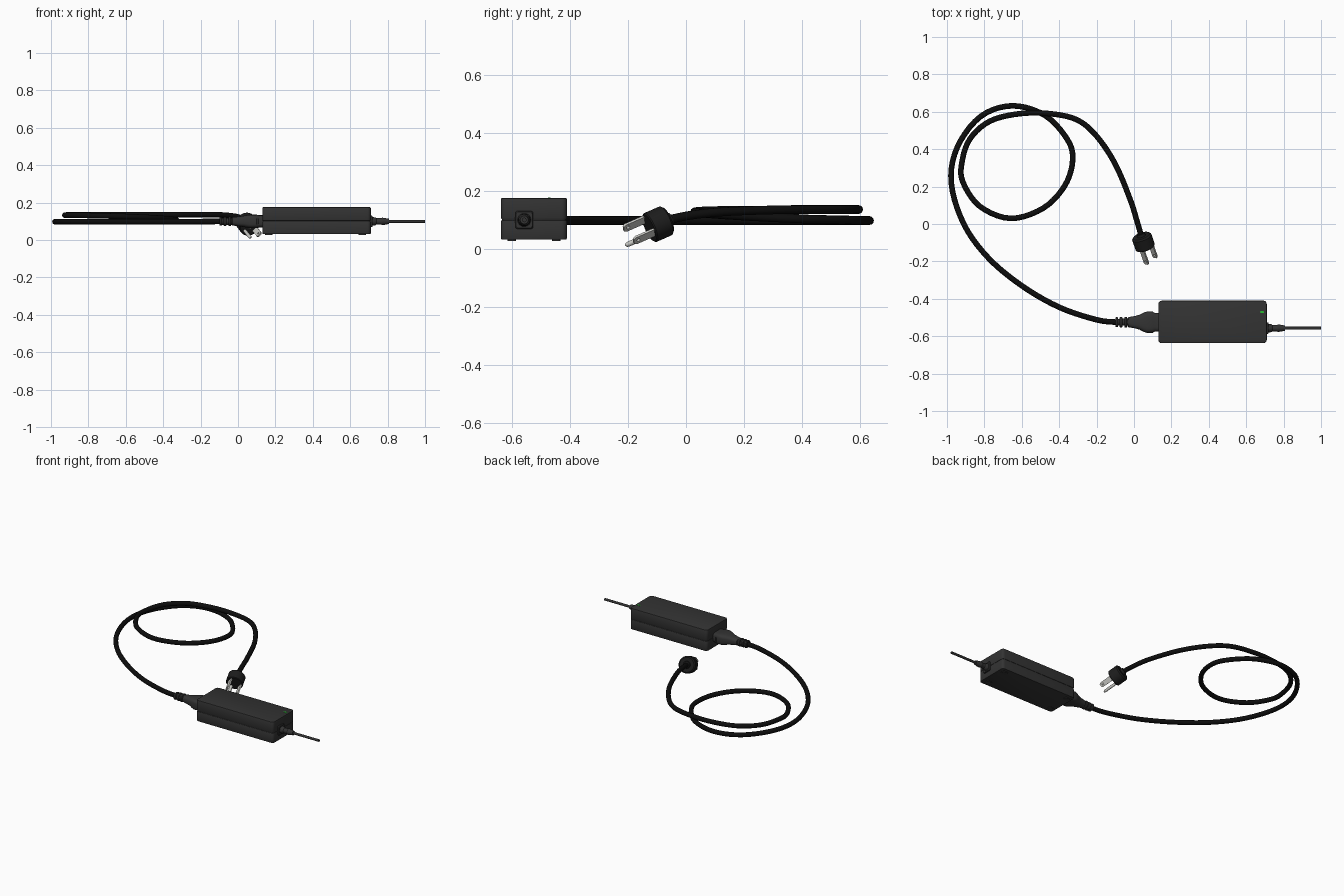
import bpy, bmesh
from math import sin, cos, pi, copysign
from mathutils import Matrix, Vector

if "Cube" in bpy.data.objects:
    bpy.data.objects.remove(bpy.data.objects["Cube"])


def mat(name, c):
    m = bpy.data.materials.new(name)
    m.diffuse_color = (*c, 1)
    m.use_nodes = True
    m.node_tree.nodes["Principled BSDF"].inputs["Base Color"].default_value = m.diffuse_color
    return m


CASE = mat("case_plastic", (0.033, 0.033, 0.033))
RUBBER = mat("cable_rubber", (0.004, 0.004, 0.004))
PLUG = mat("plug_plastic", (0.012, 0.012, 0.012))
METAL = mat("metal", (0.55, 0.55, 0.52))
GREEN = mat("green_light", (0.02, 0.5, 0.03))


def add(name, data, material, matrix=None):
    ob = bpy.data.objects.new(name, data)
    data.materials.append(material)
    bpy.context.collection.objects.link(ob)
    if matrix:
        ob.matrix_world = matrix
    return ob


def frame(x, y, z, origin):
    m = Matrix((x, y, z)).transposed().to_4x4()
    m.translation = origin
    return m


def loft(name, rings, material, matrix, n=32):
    """Superellipse rings (distance, half width, half height, power) along local z."""
    bm = bmesh.new()
    loops = []
    for s, a, b, p in rings:
        loop = []
        for i in range(n):
            c, d = cos(2 * pi * i / n), sin(2 * pi * i / n)
            loop.append(bm.verts.new((a * copysign(abs(c) ** (2 / p), c),
                                      b * copysign(abs(d) ** (2 / p), d), s)))
        loops.append(loop)
    for l0, l1 in zip(loops, loops[1:]):
        for i in range(n):
            j = (i + 1) % n
            bm.faces.new((l0[i], l0[j], l1[j], l1[i]))
    bm.faces.new(loops[0][::-1])
    bm.faces.new(loops[-1])
    me = bpy.data.meshes.new(name)
    bm.to_mesh(me)
    bm.free()
    return add(name, me, material, matrix)


def rounded_box(name, lo, hi, corner, edge, material):
    """Box with rounded upright corners and a small bevel on the other edges."""
    lo, hi = Vector(lo), Vector(hi)
    bm = bmesh.new()
    bmesh.ops.create_cube(bm, size=1)
    bmesh.ops.scale(bm, vec=hi - lo, verts=bm.verts)
    bmesh.ops.translate(bm, vec=(lo + hi) / 2, verts=bm.verts)
    up = [e for e in bm.edges if abs(e.verts[0].co.z - e.verts[1].co.z) > 1e-4]
    bmesh.ops.bevel(bm, geom=up, offset=corner, segments=5, profile=0.5, affect='EDGES')
    if edge:
        rim = [e for e in bm.edges if abs(e.verts[0].co.z - e.verts[1].co.z) < 1e-5
               and e.calc_face_angle(0) > 1]
        bmesh.ops.bevel(bm, geom=rim, offset=edge, segments=2, profile=0.5, affect='EDGES')
    me = bpy.data.meshes.new(name)
    bm.to_mesh(me)
    bm.free()
    return add(name, me, material)


def tube(name, pts, radius, material):
    pts = [Vector(p) for p in pts]
    cu = bpy.data.curves.new(name, 'CURVE')
    cu.dimensions = '3D'
    cu.bevel_depth, cu.bevel_resolution, cu.resolution_u = radius, 4, 5
    cu.use_fill_caps = True
    sp = cu.splines.new('BEZIER')
    sp.bezier_points.add(len(pts) - 1)
    for i, b in enumerate(sp.bezier_points):
        h = (pts[min(i + 1, len(pts) - 1)] - pts[max(i - 1, 0)]) / 6
        b.handle_left_type = b.handle_right_type = 'FREE'
        b.co, b.handle_left, b.handle_right = pts[i], pts[i] - h, pts[i] + h
    return add(name, cu, material)


# Power brick: two shells around a recessed seam, feet and indicator
rounded_box("brick_bottom", (0.13, -0.637, 0.032), (0.71, -0.41, 0.1), 0.018, 0.005, CASE)
rounded_box("brick_top", (0.13, -0.637, 0.102), (0.71, -0.41, 0.176), 0.018, 0.005, CASE)
rounded_box("brick_seam", (0.133, -0.634, 0.09), (0.707, -0.413, 0.112), 0.016, 0, CASE)
for i, x in enumerate((0.165, 0.665)):
    for j, y in enumerate((-0.6, -0.447)):
        rounded_box(f"foot_{i}{j}", (x - 0.02, y - 0.015, 0.028), (x + 0.02, y + 0.015, 0.036),
                    0.01, 0, CASE)
rounded_box("indicator_light", (0.675, -0.476, 0.17), (0.695, -0.466, 0.1775), 0.003, 0, GREEN)

# Mains inlet connector with ribbed strain relief
Y, Z, X = (0, 1, 0), (0, 0, 1), (1, 0, 0)
inlet = frame(Y, Z, X, (0, -0.525, 0.1))
loft("inlet_connector", [(-0.035, 0.02, 0.018, 2), (-0.03, 0.027, 0.022, 2.5),
                         (0.005, 0.033, 0.026, 3), (0.03, 0.04, 0.03, 3),
                         (0.055, 0.053, 0.035, 3.5), (0.07, 0.057, 0.036, 4),
                         (0.1, 0.057, 0.036, 4), (0.11, 0.05, 0.033, 4),
                         (0.135, 0.05, 0.033, 4)], CASE, inlet)
loft("strain_relief_core", [(-0.1, 0.018, 0.018, 2), (-0.03, 0.019, 0.019, 2)], CASE, inlet)
for i, x in enumerate((-0.1, -0.077, -0.052)):
    r = 0.027 + 0.001 * i
    loft(f"strain_relief_rib_{i}", [(x, r - 0.003, r - 0.007, 2.5), (x + 0.003, r, r - 0.004, 2.5),
                                    (x + 0.012, r, r - 0.004, 2.5),
                                    (x + 0.015, r - 0.003, r - 0.007, 2.5)], CASE, inlet)

# Output lead: square collar, tapered boot and thin cable
outlet = frame(Y, Z, X, (0, -0.557, 0.1))
loft("output_collar", [(0.705, 0.031, 0.031, 8), (0.716, 0.031, 0.031, 8),
                       (0.719, 0.028, 0.028, 8)], CASE, outlet)
loft("output_boot", [(0.71, 0.024, 0.024, 2), (0.735, 0.021, 0.021, 2), (0.74, 0.017, 0.017, 2),
                     (0.765, 0.017, 0.017, 2), (0.77, 0.02, 0.02, 2), (0.785, 0.018, 0.018, 2),
                     (0.808, 0.014, 0.014, 2)], CASE, outlet)
loft("output_cable", [(0.8, 0.008, 0.008, 2), (1, 0.008, 0.008, 2)], CASE, outlet, 16)

# Wall plug: body axis d, blades spread along t, blade width along w
d = Vector((0.3, -0.87, -0.38)).normalized()
t = Vector((0.7, 0, -0.7))
t = (t - d * t.dot(d)).normalized()
w = d.cross(t)
centre = Vector((0.05, -0.095, 0.086))
loft("plug_body", [(-0.05, 0.02, 0.02, 2), (-0.036, 0.024, 0.024, 2), (-0.036, 0.046, 0.046, 2),
                   (-0.028, 0.054, 0.054, 2), (0.032, 0.054, 0.054, 2),
                   (0.036, 0.05, 0.05, 2)], PLUG, frame(t, w, d, centre))
loft("ground_pin", [(0.03, 0.009, 0.009, 2), (0.12, 0.009, 0.009, 2), (0.128, 0.007, 0.007, 2),
                    (0.132, 0.003, 0.003, 2)], METAL, frame(t, w, d, centre - w * 0.033), 16)

for side in (-1, 1):
    cu = bpy.data.curves.new("blade", 'CURVE')
    cu.dimensions, cu.fill_mode, cu.extrude = '2D', 'BOTH', 0.0045
    outline = [(-0.016, 0.03), (0.016, 0.03), (0.016, 0.108), (0.01, 0.117),
               (-0.01, 0.117), (-0.016, 0.108)]
    hole = [(0.006 * cos(a * pi / 8), 0.1 + 0.006 * sin(a * pi / 8)) for a in range(16)]
    for pts in (outline, hole):
        sp = cu.splines.new('POLY')
        sp.points.add(len(pts) - 1)
        for p, (px, py) in zip(sp.points, pts):
            p.co = (px, py, 0, 1)
        sp.use_cyclic_u = True
    add("blade_left" if side < 0 else "blade_right", cu, METAL,
        frame(w, d, t, centre + t * 0.036 * side + w * 0.01))

# Mains cable: sweeps from the brick, makes one loop, then runs to the plug
tube("mains_cable", [
    (-0.09, -0.525, 0.1), (-0.2, -0.512, 0.099), (-0.4, -0.445, 0.098), (-0.6, -0.33, 0.098),
    (-0.78, -0.18, 0.098), (-0.91, 0, 0.098), (-0.977, 0.22, 0.098), (-0.945, 0.41, 0.098),
    (-0.82, 0.575, 0.098), (-0.65, 0.632, 0.098), (-0.475, 0.58, 0.099), (-0.355, 0.45, 0.102),
    (-0.328, 0.34, 0.106), (-0.37, 0.205, 0.113), (-0.485, 0.085, 0.121), (-0.66, 0.03, 0.128),
    (-0.825, 0.095, 0.132), (-0.915, 0.225, 0.133), (-0.92, 0.33, 0.134), (-0.877, 0.455, 0.135),
    (-0.77, 0.55, 0.136), (-0.61, 0.59, 0.136), (-0.45, 0.59, 0.136), (-0.305, 0.557, 0.136),
    (-0.2, 0.47, 0.136), (-0.1, 0.32, 0.135), (-0.02, 0.13, 0.128), (0.016, 0.015, 0.116),
    centre - d * 0.036], 0.015, RUBBER)

# Convert curves to meshes and smooth everything by angle
bpy.ops.object.select_all(action='SELECT')
bpy.context.view_layer.objects.active = bpy.data.objects["mains_cable"]
bpy.ops.object.convert(target='MESH')
bpy.ops.object.select_all(action='SELECT')
bpy.ops.object.shade_smooth_by_angle(angle=0.6)
